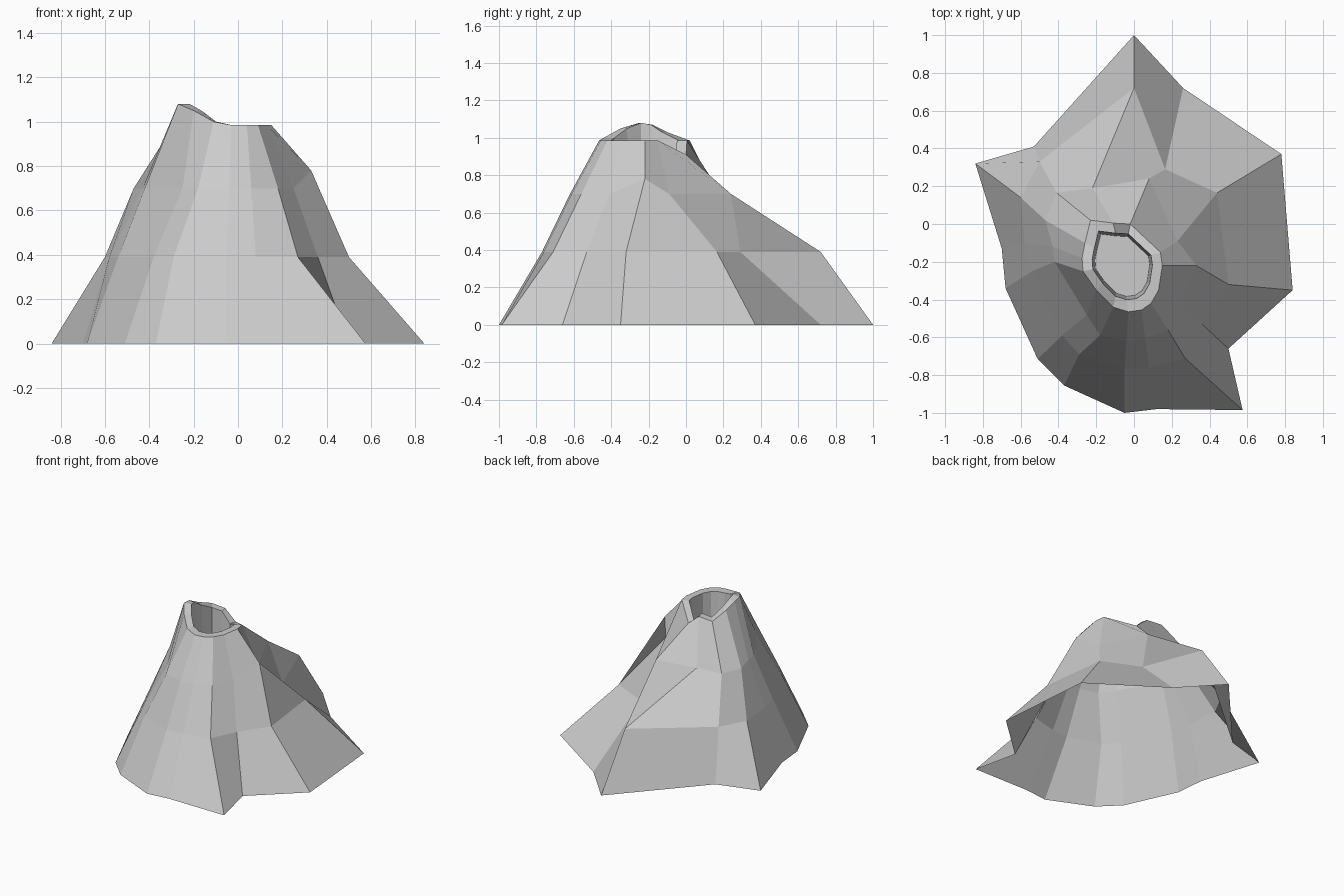
import bpy
import bmesh
from mathutils import Vector

default_cube = bpy.data.objects.get("Cube")
if default_cube:
    bpy.data.objects.remove(default_cube, do_unlink=True)


def make_material(name, color):
    material = bpy.data.materials.new(name)
    material.use_nodes = True
    material.diffuse_color = color
    material.node_tree.nodes["Principled BSDF"].inputs["Base Color"].default_value = color
    return material


def at_height(outline, height):
    """Turn a plan outline into points; a third value overrides the height."""
    return [Vector((p[0], p[1], p[2] if len(p) > 2 else height)) for p in outline]


def shrink(ring, center, factor, drop=0.0):
    """Copy a ring, pulled towards the vent axis and lowered."""
    return [Vector((center.x + (p.x - center.x) * factor,
                    center.y + (p.y - center.y) * factor,
                    p.z - drop)) for p in ring]


def loft(bm, rings):
    """Bridge successive closed rings with quads and return the last ring."""
    loops = [[bm.verts.new(point) for point in ring] for ring in rings]
    for lower, upper in zip(loops, loops[1:]):
        count = len(lower)
        for i in range(count):
            j = (i + 1) % count
            bm.faces.new((lower[i], upper[i], upper[j], lower[j]))
    return loops[-1]


# Plan outlines of the slope, clockwise from the back spur
foot = [(0, 1), (.26, .72), (.78, .37), (.84, -.35), (.5, -.66),
        (.575, -.985), (.12, -.98), (-.05, -1), (-.37, -.855),
        (-.51, -.715), (-.68, -.34), (-.7, -.13), (-.84, .32), (-.53, .41)]
lower_slope = [(0, .72), (.165, .29), (.44, .165), (.5, -.32), (.36, -.53),
               (.27, -.71), (.08, -.76), (-.05, -.77), (-.29, -.69),
               (-.38, -.59), (-.54, -.25), (-.58, -.1), (-.6, .14), (-.5, .33)]
shoulder = [(-.22, .19), (.08, .24), (.23, -.09), (.33, -.22, .78), (.25, -.41),
            (.18, -.56), (.06, -.61), (-.04, -.62), (-.18, -.59),
            (-.25, -.48), (-.42, -.2), (-.43, -.12), (-.47, .02), (-.41, .165)]

# Rim with a raised right lip and a breach at the back
rim = [(-.11, .005), (-.02, 0, .91), (.14, -.15), (.15, -.22), (.13, -.35),
       (.09, -.42), (.04, -.455), (-.03, -.465), (-.11, -.44, 1),
       (-.2, -.35, 1.05), (-.27, -.25, 1.08), (-.275, -.18, 1.07),
       (-.26, -.1, 1.03), (-.23, .02)]

vent_center = Vector((-.06, -.21, 0))
rim_ring = at_height(rim, .985)
inner_rim = shrink(rim_ring, vent_center, .75)
floor_ring = shrink(rim_ring, vent_center, .68)
for point in floor_ring:
    point.z = .72

# Hollow cone open underneath, lofted from foot to crater floor
bm = bmesh.new()
crater_loop = loft(bm, [at_height(foot, 0), at_height(lower_slope, .39),
                        at_height(shoulder, .7), rim_ring, inner_rim, floor_ring])
bm.faces.new(list(reversed(crater_loop)))

mesh = bpy.data.meshes.new("volcano_cone")
bm.to_mesh(mesh)
bm.free()
mesh.materials.append(make_material("light_grey_rock", (.6, .6, .6, 1)))
cone = bpy.data.objects.new("volcano_cone", mesh)
bpy.context.collection.objects.link(cone)
